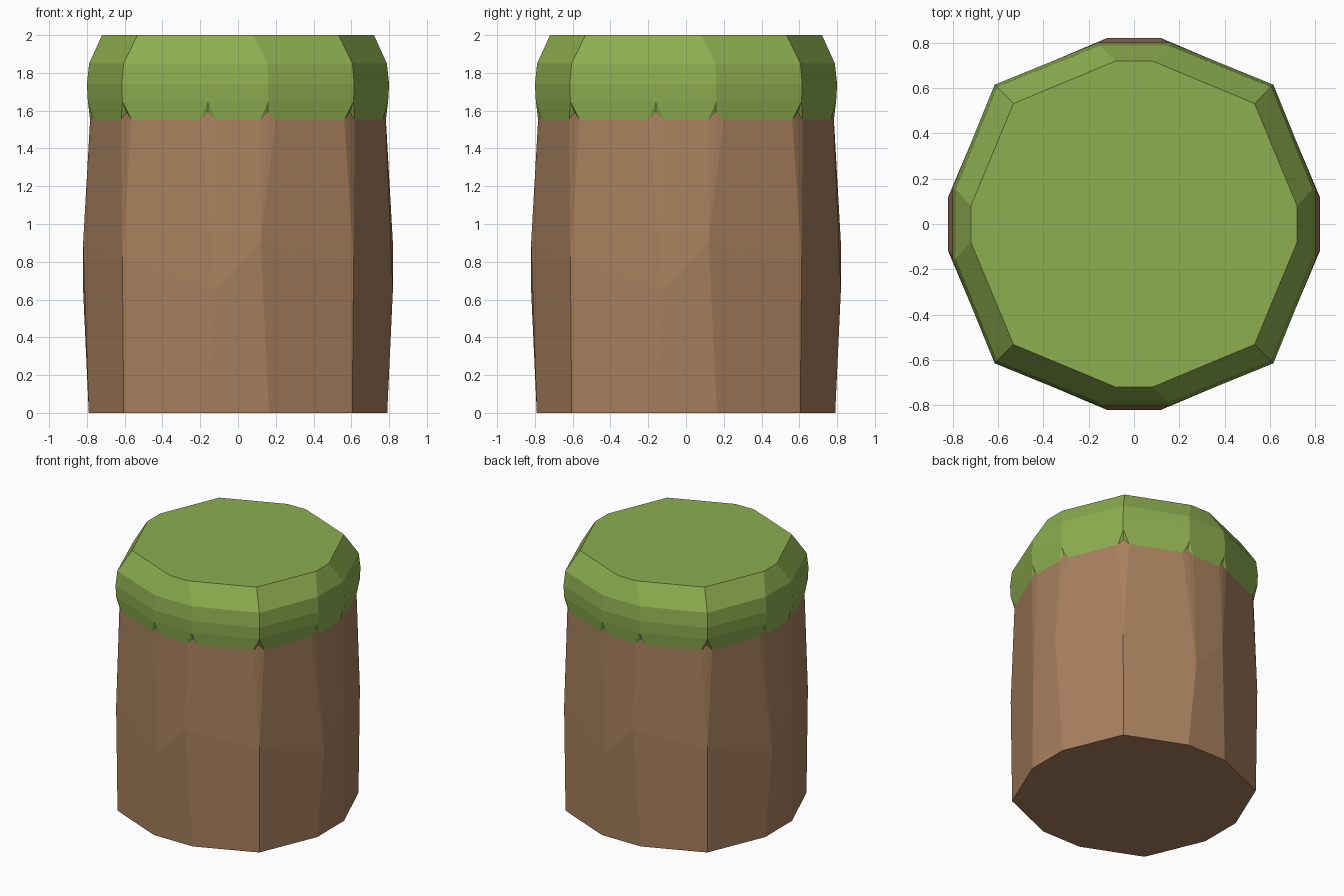
import bpy, bmesh
from mathutils import Vector, Matrix

if "Cube" in bpy.data.objects:
    bpy.data.objects.remove(bpy.data.objects["Cube"])


def material(name, color):
    m = bpy.data.materials.new(name)
    m.diffuse_color = (*color, 1)
    m.use_nodes = True
    m.node_tree.nodes["Principled BSDF"].inputs["Base Color"].default_value = m.diffuse_color
    return m


grass_mat = material("grass green", (0.27, 0.423, 0.08))
bark_mat = material("bark brown", (0.392, 0.216, 0.112))


def ring(a, b, d, zs, delta=0.0, peak=0.0):
    """Twelve-cornered outline, three points per corner.
    a, b: short side half length and distance; d: diagonal corner; zs: heights
    of the three corners in each quarter; delta: chamfer; peak: corner rise."""
    corners = []
    for q in range(4):
        rot = Matrix.Rotation(q * 1.5707963268, 3, 'Z')
        for (x, y), z in zip(((b, -a), (b, a), (d, d)), zs):
            corners.append(rot @ Vector((x, y, z)))
    pts = []
    for i, c in enumerate(corners):
        p, n = corners[i - 1], corners[(i + 1) % 12]
        before = c + (p - c).normalized() * delta
        after = c + (n - c).normalized() * delta
        mid = (before + after) / 2 + Vector((0, 0, peak))
        pts += [before, mid, after]
    return pts


def loft(name, rings, mat, cap_bottom=False, cap_top=False):
    bm = bmesh.new()
    rows = [[bm.verts.new(p) for p in r] for r in rings]
    n = len(rows[0])
    for lo, hi in zip(rows, rows[1:]):
        for i in range(n):
            j = (i + 1) % n
            bm.faces.new((lo[i], lo[j], hi[j], hi[i]))
    if cap_bottom:
        bm.faces.new(rows[0][::-1])
    if cap_top:
        bm.faces.new(rows[-1])
    bmesh.ops.remove_doubles(bm, verts=bm.verts, dist=0.0005)
    me = bpy.data.meshes.new(name)
    bm.to_mesh(me)
    bm.free()
    me.materials.append(mat)
    ob = bpy.data.objects.new(name, me)
    bpy.context.collection.objects.link(ob)
    return ob


def level(z):
    return (z, z, z)


# Shared scalloped seam between bark and grass
seam = ring(0.16, 0.783, 0.602, level(1.552), 0.042, 0.04)

# Bark column, bulging at the middle corners
loft("trunk", [
    ring(0.165, 0.79, 0.605, level(0)),
    ring(0.12, 0.82, 0.612, (0.65, 0.9, 0.8)),
    seam,
], bark_mat, cap_bottom=True)

# Rounded grass cap
loft("grass_cap", [
    seam,
    ring(0.16, 0.795, 0.612, level(1.65)),
    ring(0.16, 0.80, 0.615, level(1.74)),
    ring(0.155, 0.788, 0.606, level(1.85)),
    ring(0.08, 0.72, 0.532, level(2.0)),
], grass_mat, cap_top=True)
